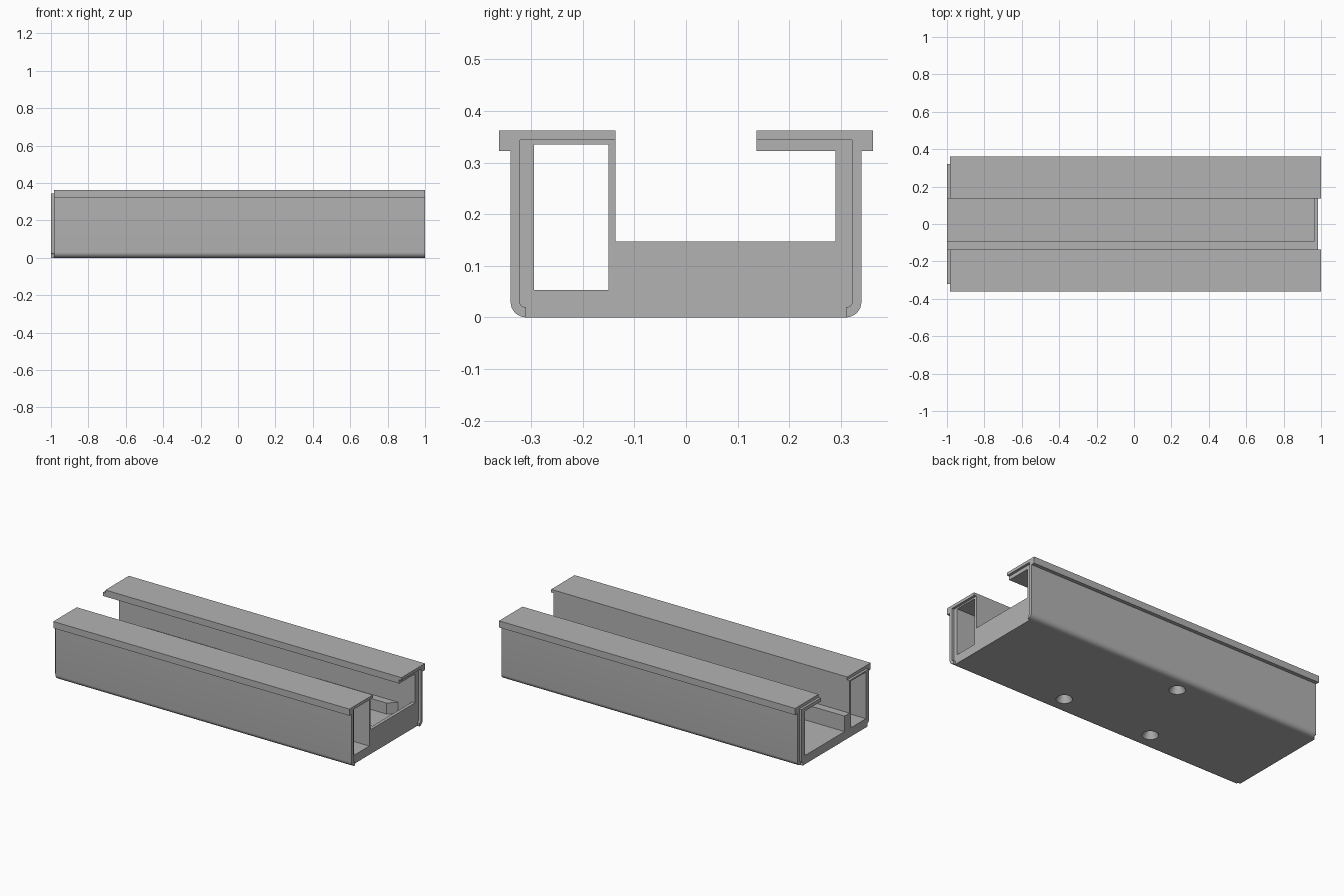
import bpy, bmesh, math
from mathutils import Matrix

if "Cube" in bpy.data.objects:
    bpy.data.objects.remove(bpy.data.objects["Cube"])

grey = bpy.data.materials.new("mid_grey")
grey.use_nodes = True
COLOUR = (0.45, 0.45, 0.45, 1)
grey.diffuse_color = COLOUR
grey.node_tree.nodes["Principled BSDF"].inputs["Base Color"].default_value = COLOUR


def finish(name, bm):
    bmesh.ops.recalc_face_normals(bm, faces=bm.faces)
    mesh = bpy.data.meshes.new(name)
    bm.to_mesh(mesh)
    bm.free()
    mesh.materials.append(grey)
    obj = bpy.data.objects.new(name, mesh)
    bpy.context.collection.objects.link(obj)
    return obj


def extrude(name, points, offset):
    """Close a list of 3D points into a face and pull it along offset."""
    bm = bmesh.new()
    face = bm.faces.new([bm.verts.new(p) for p in points])
    new = bmesh.ops.extrude_face_region(bm, geom=[face])["geom"]
    bmesh.ops.translate(bm, vec=offset,
                        verts=[v for v in new if isinstance(v, bmesh.types.BMVert)])
    return finish(name, bm)


def along_x(name, profile, x0, x1):
    return extrude(name, [(x0, y, z) for y, z in profile], (x1 - x0, 0, 0))


def box(name, x0, x1, y0, y1, z0, z1):
    return along_x(name, [(y0, z0), (y1, z0), (y1, z1), (y0, z1)], x0, x1)


def corner(cy, cz, r, steps):
    """Quarter arc from straight down to straight outward (+y)."""
    angles = [math.pi / 2 * i / steps for i in range(steps + 1)]
    return [(cy + r * math.sin(a), cz - r * math.cos(a)) for a in angles]


def cut(target, cutter):
    mod = target.modifiers.new("cut", "BOOLEAN")
    mod.operation = "DIFFERENCE"
    mod.solver = "EXACT"
    mod.object = cutter
    cutter.hide_render = True
    cutter.hide_viewport = True
    cutter.display_type = "WIRE"


# Outer covers: wall with rounded foot, lip and top flange, mirrored
cover = [(0.31, 0)] + corner(0.31, 0.03, 0.03, 8) + [
    (0.34, 0.322), (0.362, 0.322), (0.362, 0.362), (0.137, 0.362),
    (0.137, 0.344), (0.322, 0.344)] + corner(0.312, 0.03, 0.01, 4)[::-1] + [(0.31, 0.02)]
cover = cover[1:]
smooth = []
for side, name in ((1, "back_cover"), (-1, "front_cover")):
    smooth.append(along_x(name, [(side * y, z) for y, z in cover], -0.985, 1.0))

# Inner channel: floor, side walls, back flange and the block for the side duct
right_edge = [(0.31, 0), (0.31, 0.02)] + corner(0.312, 0.03, 0.01, 4) + [(0.322, 0.344)]
left_edge = [(-y, z) for y, z in reversed(right_edge)]
channel = along_x("inner_channel", right_edge + [
    (0.137, 0.344), (0.137, 0.322), (0.29, 0.322), (0.29, 0.053),
    (-0.137, 0.053), (-0.137, 0.344)] + left_edge, -1.0, 0.985)
cut(channel, box("duct_cutter", -1.1, 1.1, -0.295, -0.15, 0.053, 0.335))

# Countersunk screw holes through the floor
for i, (x, y) in enumerate(((0.3, -0.222), (-0.3, -0.222), (-0.1, 0.24))):
    bm = bmesh.new()
    bmesh.ops.create_cone(bm, cap_ends=True, segments=32, radius1=0.05, radius2=0.018,
                          depth=0.064, matrix=Matrix.Translation((x, y, 0.022)))
    bmesh.ops.create_cone
    cut(channel, finish(f"screw_hole_cutter_{i + 1}", bm))
smooth.append(channel)

# Low ridge beside the duct and low wall closing the right end
box("floor_ridge", -1.0, 0.965, -0.137, -0.09, 0.053, 0.147)
box("end_wall", 0.965, 0.985, -0.137, 0.29, 0.053, 0.147)

# Chamfered ledges along the back wall
for i, (a, b) in enumerate(((-0.81, -0.31), (0.32, 0.87))):
    plan = [(a, 0.29), (a + 0.045, 0.245), (b - 0.045, 0.245), (b, 0.29)]
    extrude(f"wall_ledge_{i + 1}", [(x, y, 0.053) for x, y in plan], (0, 0, 0.067))

bpy.ops.object.select_all(action="DESELECT")
for obj in smooth:
    obj.select_set(True)
bpy.context.view_layer.objects.active = smooth[0]
bpy.ops.object.shade_smooth_by_angle(angle=math.radians(30))
